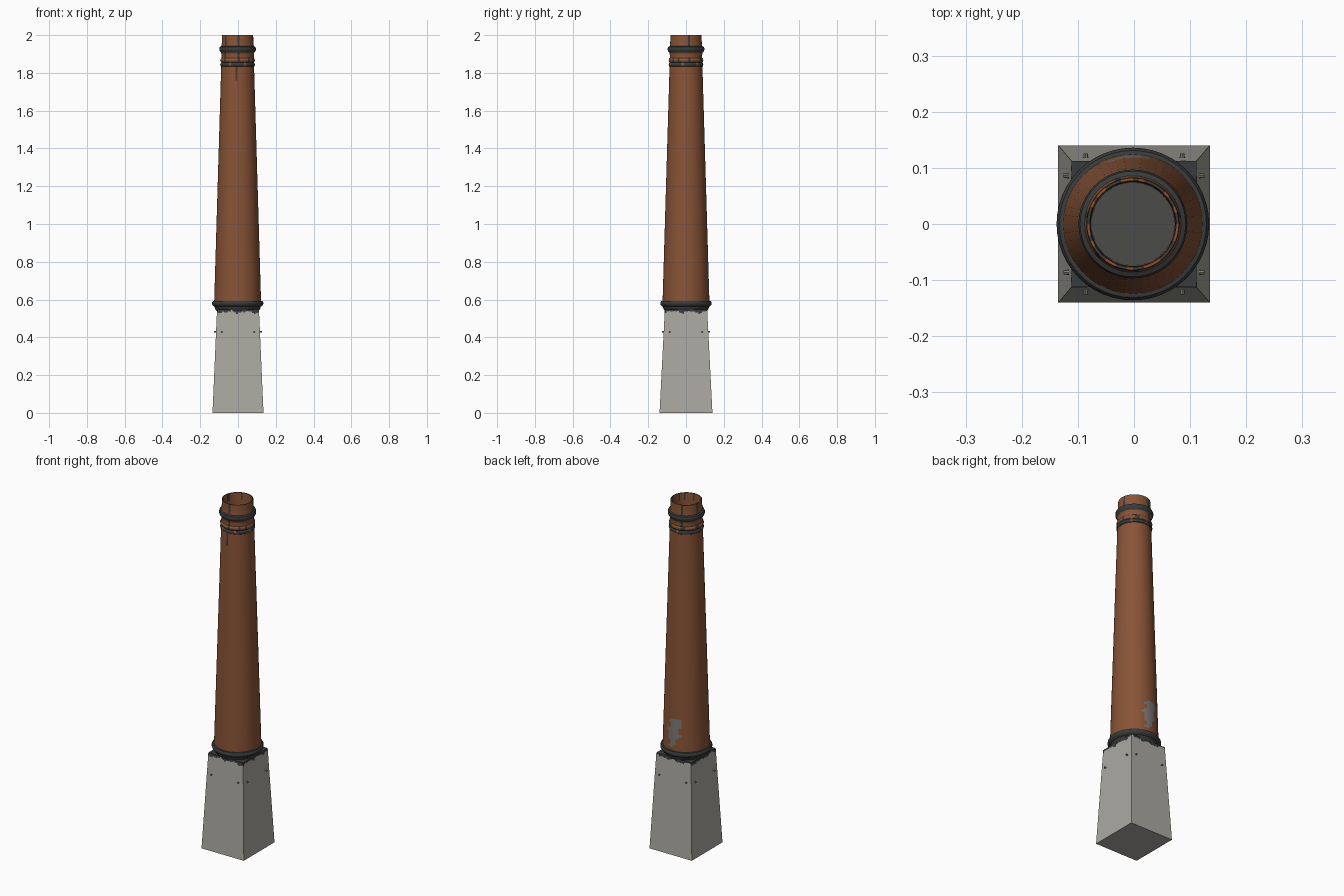
import bpy, bmesh, math, random
from mathutils import Matrix, Vector

if "Cube" in bpy.data.objects:
    bpy.data.objects.remove(bpy.data.objects["Cube"])

random.seed(4)


def mat(name, r, g, b):
    m = bpy.data.materials.new(name)
    m.diffuse_color = (r, g, b, 1)
    m.use_nodes = True
    m.node_tree.nodes["Principled BSDF"].inputs["Base Color"].default_value = m.diffuse_color
    return m


BROWN = mat("terracotta", 0.25, 0.088, 0.038)
DARK = mat("dark_soot", 0.042, 0.045, 0.043)
PALE = mat("pale_stone", 0.41, 0.40, 0.36)
GREY = mat("worn_grey", 0.2, 0.19, 0.18)
DEEP = mat("dark_brown", 0.085, 0.036, 0.02)
SOOT = mat("flue_grey", 0.07, 0.07, 0.066)
CX = -0.002


def finish(name, bm, mats, rule=None, angle=35):
    bmesh.ops.recalc_face_normals(bm, faces=bm.faces[:])
    if rule:
        for f in bm.faces:
            f.material_index = rule(f.calc_center_median(), f.normal)
    me = bpy.data.meshes.new(name)
    bm.to_mesh(me)
    bm.free()
    for m in mats:
        me.materials.append(m)
    ob = bpy.data.objects.new(name, me)
    bpy.context.collection.objects.link(ob)
    bpy.ops.object.select_all(action='DESELECT')
    bpy.context.view_layer.objects.active = ob
    ob.select_set(True)
    bpy.ops.object.shade_smooth_by_angle(angle=math.radians(angle))
    return ob


def skin(bm, loops, cap_start=False, cap_end=False):
    rings = [[bm.verts.new(p) for p in lp] for lp in loops]
    for a, b in zip(rings, rings[1:]):
        for i in range(len(a)):
            j = (i + 1) % len(a)
            bm.faces.new((a[i], a[j], b[j], b[i]))
    if cap_start:
        bm.faces.new(rings[0][::-1])
    if cap_end:
        bm.faces.new(rings[-1])


def circle(r, z, n=48):
    return [(CX + r * math.cos(math.tau * i / n), r * math.sin(math.tau * i / n), z)
            for i in range(n)]


def wobble(a):
    return math.sin(a * 7) * 0.5 + math.sin(a * 13 + 1) * 0.3 + math.sin(a * 29 + 2) * 0.3


def angle_of(c):
    return math.degrees(math.atan2(c.y, c.x - CX))


# Tapered square base, with a ragged dark edge along its top
def square(z, n=24):
    t = z / 0.548
    hx, hy = 0.135 + (0.111 - 0.135) * t, 0.14 + (0.112 - 0.14) * t
    cs = [(-hx, -hy), (hx, -hy), (hx, hy), (-hx, hy)]
    out = []
    for k in range(4):
        a, b = cs[k], cs[(k + 1) % 4]
        for i in range(n):
            s = i / n
            out.append((a[0] + (b[0] - a[0]) * s, a[1] + (b[1] - a[1]) * s, z))
    return out


def base_rule(c, n):
    if n.z > 0.9:
        return 1
    return 1 if c.z > 0.534 + 0.01 * wobble(math.atan2(c.y, c.x) * 1.3) else 0


bm = bmesh.new()
skin(bm, [square(z) for z in [0, 0.51] + [0.516 + 0.004 * i for i in range(9)]], True, True)
finish("square_base", bm, [PALE, DARK], base_rule)

# Small bolts, two on each side of the base
bm = bmesh.new()
for k in range(4):
    for s in (-0.086, 0.086):
        rot = Matrix.Rotation(k * math.pi / 2, 4, 'Z')
        m = rot @ Matrix.Translation(Vector((0.119, s, 0.43))) @ Matrix.Rotation(math.pi / 2, 4, 'Y')
        bmesh.ops.create_cone(bm, cap_ends=True, segments=8, radius1=0.005,
                              radius2=0.004, depth=0.014, matrix=m)
finish("base_bolts", bm, [GREY])

# Collar where the shaft meets the base
bm = bmesh.new()
collar = [(0.112, 0.54), (0.119, 0.55), (0.122, 0.562), (0.132, 0.568), (0.136, 0.576),
          (0.136, 0.584), (0.131, 0.592), (0.122, 0.594)]
skin(bm, [circle(r, z) for r, z in collar], True, True)
finish("base_collar", bm, [DARK])


# Long tapering shaft, with a worn patch low on the back
def shaft_rule(c, n):
    a = angle_of(c)
    w = 4 * math.sin(c.z * 60) + 3 * math.sin(c.z * 130)
    if 0.612 < c.z < 0.78 and 77 + w < a < 108 + w - (15 if c.z < 0.66 else 0):
        return 1
    if -97 < a < -91 and c.z > 1.75:
        return 2
    return 0


bm = bmesh.new()
zs = [0.59 + 0.0125 * i for i in range(17)] + [1.0, 1.3, 1.6, 1.76, 1.835]
skin(bm, [circle(0.124 + (0.087 - 0.124) * (z - 0.59) / 1.245, z) for z in zs])
finish("tapered_shaft", bm, [BROWN, GREY, DEEP], shaft_rule)

# Moulded crown: lower rings, neck, upper ring, lip and flue
crown = [(0.085, 1.832), (0.09, 1.836), (0.092, 1.843), (0.09, 1.85), (0.086, 1.854),
         (0.09, 1.86), (0.092, 1.867), (0.09, 1.874), (0.086, 1.878), (0.086, 1.888),
         (0.086, 1.898), (0.088, 1.908), (0.094, 1.914), (0.097, 1.922), (0.097, 1.93),
         (0.094, 1.938), (0.086, 1.942), (0.084, 1.955), (0.083, 1.975), (0.083, 1.988),
         (0.082, 2.0), (0.077, 2.0), (0.076, 1.985), (0.075, 1.96), (0.074, 1.88)]


def crown_rule(c, n):
    w = wobble(math.atan2(c.y, c.x))
    r = math.hypot(c.x - CX, c.y)
    if n.z > 0.9 and r < 0.05:
        return 2
    if r < 0.0785:
        return 1 if c.z > 1.96 and w > 0.45 else 0
    if c.z > 1.995:
        return 1 if w > -0.1 else 0
    if c.z > 1.944:
        return 1 if w > 0.65 else 0
    if c.z > 1.909:
        return 1
    if c.z > 1.876:
        return 1 if w > 0.7 else 0
    if c.z > 1.862:
        return 1 if w > 0.3 else 0
    return 1 if w > -0.6 else 0


bm = bmesh.new()
skin(bm, [circle(r, z) for r, z in crown], False, True)
finish("crown_and_flue", bm, [BROWN, DARK, SOOT], crown_rule)
